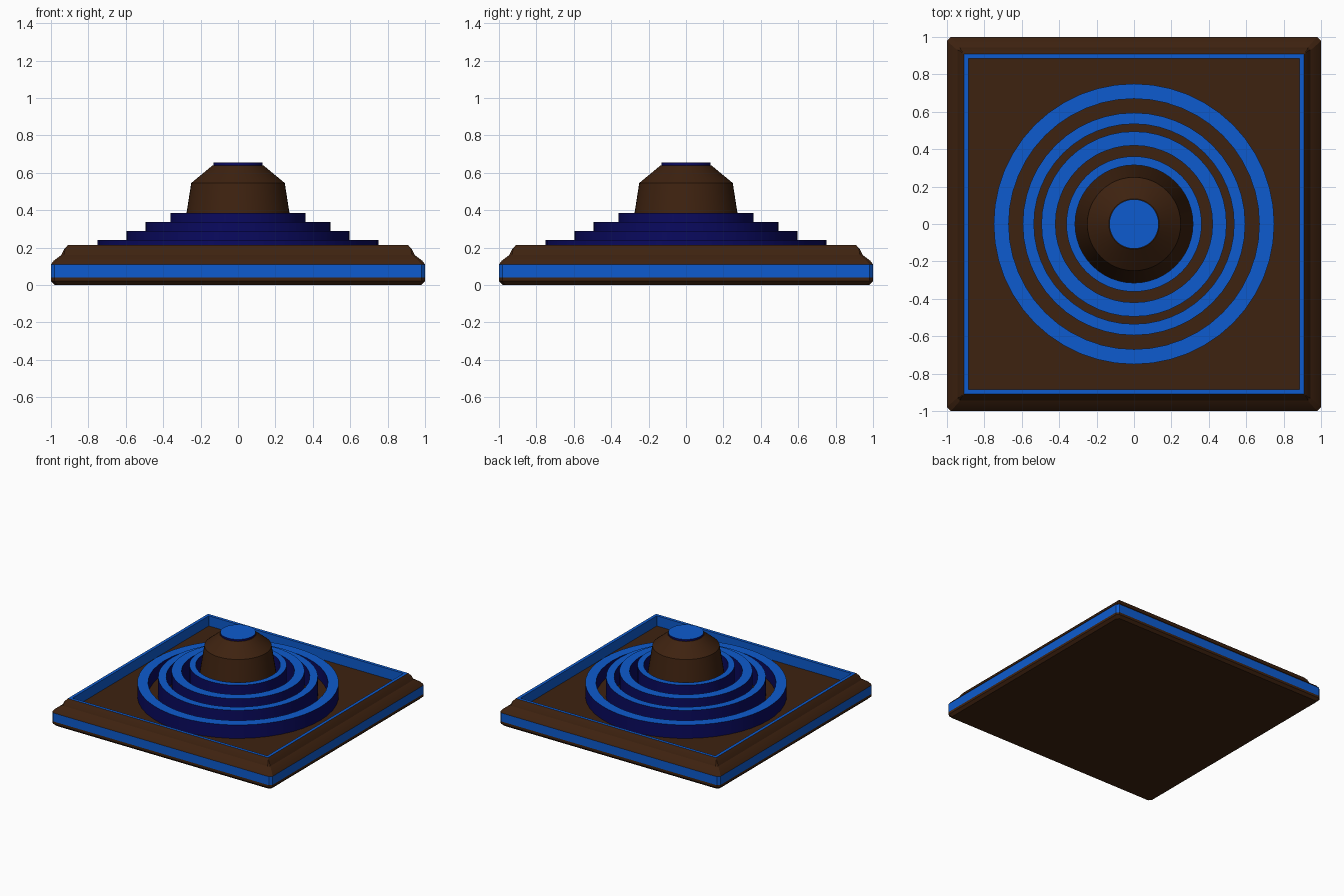
import bpy, bmesh, math

cube = bpy.data.objects.get("Cube")
if cube:
    bpy.data.objects.remove(cube)


def material(name, color):
    m = bpy.data.materials.new(name)
    m.use_nodes = True
    m.diffuse_color = (*color, 1)
    m.node_tree.nodes["Principled BSDF"].inputs["Base Color"].default_value = (*color, 1)
    return m


brown = material("dark brown", (0.048, 0.016, 0.005))
blue = material("bright blue", (0.004, 0.105, 0.62))
navy = material("navy", (0.003, 0.003, 0.115))
FLOOR = 0.13


def loft(name, loops, mats, band_mats, cap=False, closed=False):
    """Skin a stack of loops; band_mats gives the material of each band."""
    bm = bmesh.new()
    rows = [[bm.verts.new(p) for p in loop] for loop in loops]
    n = len(rows[0])
    pairs = list(zip(rows, rows[1:] + rows[:1])) if closed else list(zip(rows, rows[1:]))
    for (a, b), mi in zip(pairs, band_mats):
        for i in range(n):
            j = (i + 1) % n
            bm.faces.new((a[i], a[j], b[j], b[i])).material_index = mi
    if cap:
        bm.faces.new(rows[0][::-1])
        bm.faces.new(rows[-1]).material_index = band_mats[-1]
    bmesh.ops.recalc_face_normals(bm, faces=bm.faces)
    me = bpy.data.meshes.new(name)
    bm.to_mesh(me)
    bm.free()
    ob = bpy.data.objects.new(name, me)
    bpy.context.collection.objects.link(ob)
    for m in mats:
        me.materials.append(m)
    bpy.ops.object.select_all(action="DESELECT")
    ob.select_set(True)
    bpy.context.view_layer.objects.active = ob
    bpy.ops.object.shade_smooth_by_angle(angle=math.radians(25))
    return ob


def square(h, z, c):
    """Square of half width h with corners chamfered by c."""
    k = h - c
    return [(h, -k, z), (h, k, z), (k, h, z), (-k, h, z),
            (-h, k, z), (-h, -k, z), (-k, -h, z), (k, -h, z)]


def circle(r, z, n=48):
    return [(r * math.cos(2 * math.pi * i / n), r * math.sin(2 * math.pi * i / n), z)
            for i in range(n)]


# Square tray: moulded rim, blue side band, blue lip and recessed floor
tray = [(0.98, 0, 0.02), (1, 0.02, 0.02), (1, 0.04, 0.02), (1, 0.11, 0.02),
        (0.985, 0.13, 0.02), (0.945, 0.16, 0.015), (0.93, 0.19, 0.005),
        (0.91, 0.213, 0.002), (0.885, 0.213, 0.002), (0.885, FLOOR, 0.002)]
loft("tray", [square(*p) for p in tray], [brown, blue],
     [0, 0, 1, 0, 0, 0, 0, 1, 1], cap=True)
bpy.data.objects["tray"].data.polygons[-1].material_index = 0

# Concentric rings stepping up toward the middle
for i, (outer, inner, top) in enumerate([(0.75, 0.67, 0.24), (0.595, 0.535, 0.288),
                                         (0.495, 0.42, 0.337), (0.362, 0.315, 0.386)]):
    loops = [circle(outer, FLOOR), circle(outer, top), circle(inner, top), circle(inner, FLOOR)]
    loft(f"ring_{i + 1}", loops, [navy, blue], [0, 1, 0, 0], closed=True)

# Tapered central knob and its cap
loft("knob", [circle(r, z) for r, z in [(0.315, FLOOR), (0.25, 0.545), (0.135, 0.64)]],
     [brown], [0, 0], cap=True)
cap = loft("knob_cap", [circle(0.132, 0.63), circle(0.132, 0.655)], [navy, blue], [0], cap=True)
cap.data.polygons[-1].material_index = 1
